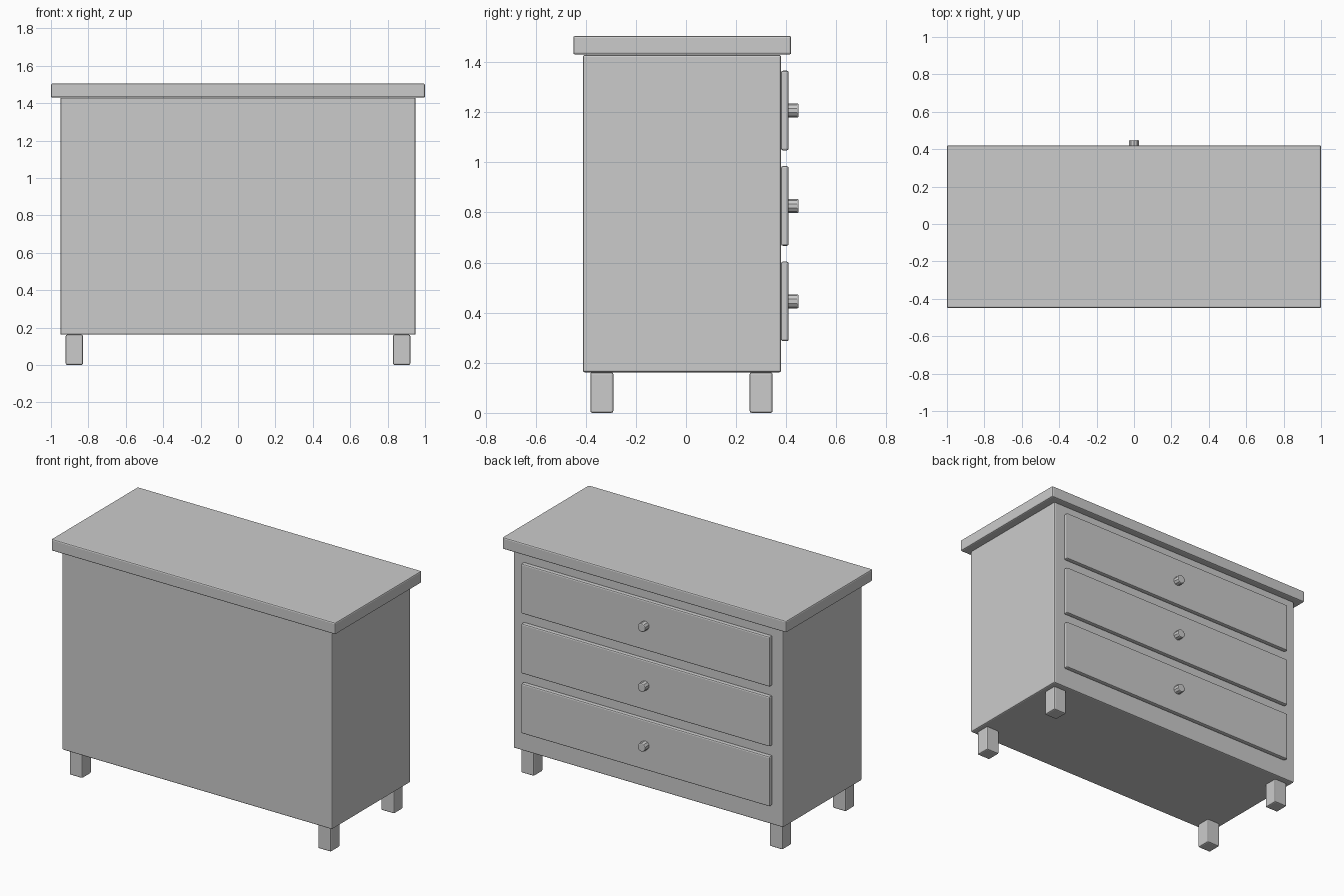
import bpy, math

if "Cube" in bpy.data.objects:
    bpy.data.objects.remove(bpy.data.objects["Cube"])

def bevel(ob, width):
    m = ob.modifiers.new("edge_bevel", 'BEVEL')
    m.width = width
    m.segments = 2
    m.limit_method = 'ANGLE'
    m.angle_limit = math.radians(50)

def box(name, x, y, z, width=0.008):
    """Bevelled box from (min, max) ranges."""
    bpy.ops.mesh.primitive_cube_add(size=1, location=[sum(r) / 2 for r in (x, y, z)])
    ob = bpy.context.object
    ob.name = name
    for v in ob.data.vertices:
        v.co = [c * (r[1] - r[0]) for c, r in zip(v.co, (x, y, z))]
    bevel(ob, width)
    return ob

# Carcass and overhanging top
box("carcass", (-0.95, 0.95), (-0.412, 0.38), (0.162, 1.429))
box("top_board", (-1, 1), (-0.45, 0.42), (1.43, 1.505))

# Four square legs
for sx, side in ((-1, "left"), (1, "right")):
    for cy, end in ((-0.336, "front"), (0.3, "back")):
        cx = sx * 0.875
        box(f"{end}_{side}_leg", (cx - 0.046, cx + 0.046),
            (cy - 0.046, cy + 0.046), (0, 0.162))

# Three drawers with knobs on the +y side
for i, name in enumerate(("bottom", "middle", "top")):
    cz = 0.445 + 0.381 * i
    box(f"{name}_drawer", (-0.875, 0.875), (0.379, 0.41), (cz - 0.159, cz + 0.159))
    bpy.ops.mesh.primitive_cylinder_add(vertices=10, radius=0.028, depth=0.05,
                                        location=(0, 0.425, cz),
                                        rotation=(math.pi / 2, 0, 0))
    knob = bpy.context.object
    knob.name = f"{name}_knob"
    bevel(knob, 0.006)
